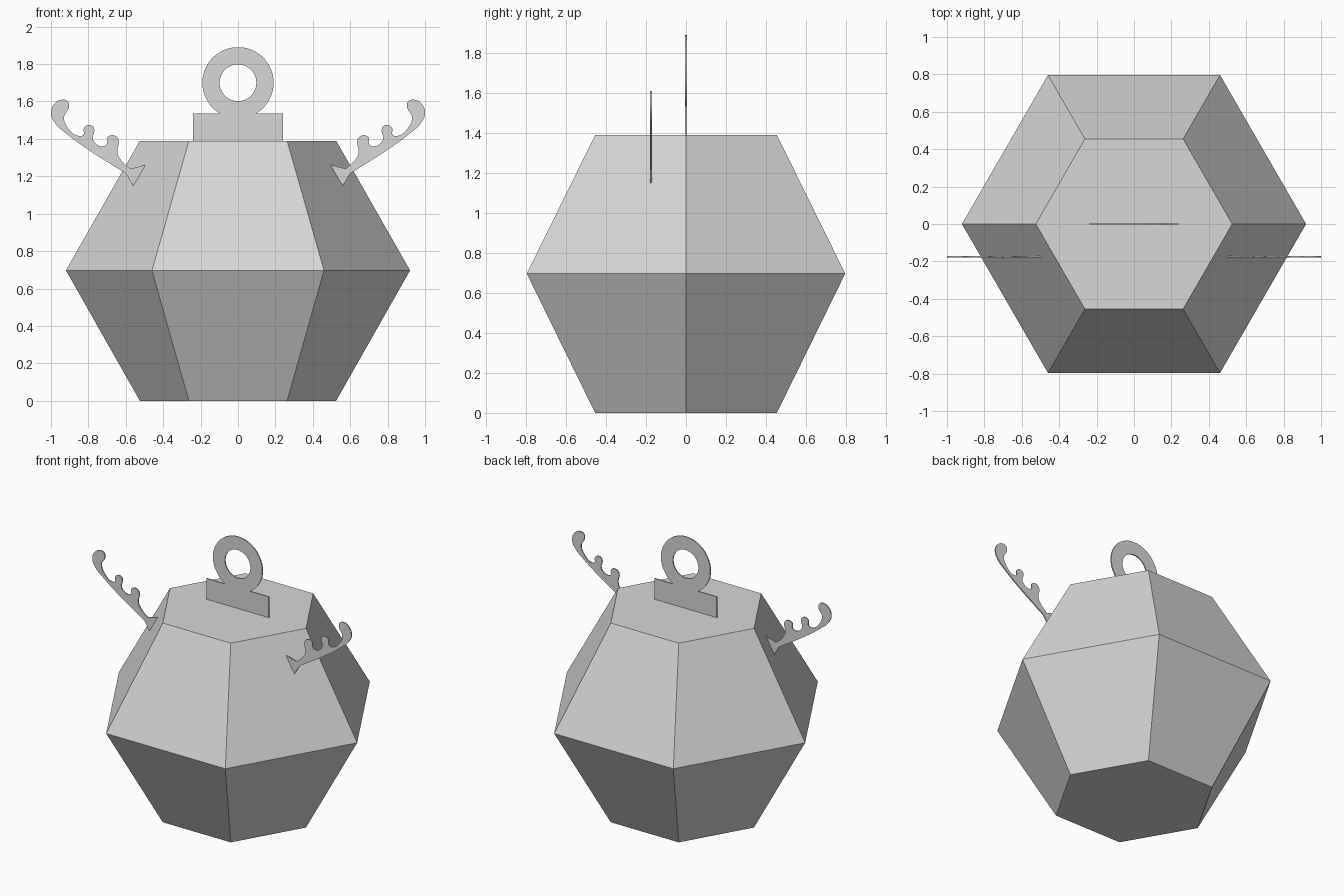
import bpy
import math

if "Cube" in bpy.data.objects:
    bpy.data.objects.remove(bpy.data.objects["Cube"])

THICKNESS = 0.008

grey = bpy.data.materials.new("light_grey")
grey.use_nodes = True
colour = (0.68, 0.68, 0.68, 1)
grey.diffuse_color = colour
grey.node_tree.nodes["Principled BSDF"].inputs["Base Color"].default_value = colour


def add_object(name, mesh):
    mesh.materials.clear()
    mesh.materials.append(grey)
    obj = bpy.data.objects.new(name, mesh)
    bpy.context.scene.collection.objects.link(obj)
    return obj


def ring_points(radius, sides, z):
    """Regular polygon in the horizontal plane, with a corner on +x."""
    angles = [math.tau * i / sides for i in range(sides)]
    return [(radius * math.cos(a), radius * math.sin(a), z) for a in angles]


def flat_plate(name, outlines, sharp=(), smooth=True, y=0.0):
    """Thin upright plate filled from closed outlines given as (x, z)."""
    curve = bpy.data.curves.new(name + "_outline", "CURVE")
    curve.dimensions = "2D"
    curve.fill_mode = "BOTH"
    curve.extrude = THICKNESS / 2
    curve.resolution_u = 4
    for outline in outlines:
        spline = curve.splines.new("BEZIER")
        spline.bezier_points.add(len(outline) - 1)
        spline.use_cyclic_u = True
        for i, (point, co) in enumerate(zip(spline.bezier_points, outline)):
            point.co = (co[0], co[1], 0)
            kind = "AUTO" if smooth and i not in sharp else "VECTOR"
            point.handle_left_type = point.handle_right_type = kind
    helper = bpy.data.objects.new(name + "_helper", curve)
    bpy.context.scene.collection.objects.link(helper)
    bpy.context.view_layer.update()
    graph = bpy.context.evaluated_depsgraph_get()
    mesh = bpy.data.meshes.new_from_object(helper.evaluated_get(graph))
    bpy.data.objects.remove(helper)
    mesh.name = name
    # Stand the plate upright, facing the front
    for v in mesh.vertices:
        v.co = (v.co.x, y - v.co.z, v.co.y)
    for face in mesh.polygons:
        face.use_smooth = False
    return add_object(name, mesh)


# Faceted hexagonal body: narrow ends and a wide waist
SIDES = 6
levels = [(0.525, 0.0), (0.92, 0.697), (0.525, 1.39)]
verts = [p for radius, z in levels for p in ring_points(radius, SIDES, z)]
faces = [tuple(reversed(range(SIDES))), tuple(range(2 * SIDES, 3 * SIDES))]
for level in range(2):
    for i in range(SIDES):
        a, b = level * SIDES + i, level * SIDES + (i + 1) % SIDES
        faces.append((a, b, b + SIDES, a + SIDES))
body_mesh = bpy.data.meshes.new("body")
body_mesh.from_pydata(verts, [], faces)
add_object("body", body_mesh)

# Hanger: flat tab with a ring standing on it
flat_plate("hanger_tab", [[(-0.24, 1.385), (0.24, 1.385),
                           (0.24, 1.535), (-0.24, 1.535)]], smooth=False)
circles = [[(x, y + 1.7) for x, y, _ in ring_points(r, 12, 0)] for r in (0.19, 0.098)]
flat_plate("hanger_ring", circles)

# Antlers: curved plate with two knobs and a barbed foot, mirrored
antler_outline = [
    (0.94, 1.61), (0.98, 1.59), (1.0, 1.535), (0.975, 1.48), (0.92, 1.43),
    (0.79, 1.335), (0.68, 1.265), (0.6, 1.215),
    (0.56, 1.15), (0.492, 1.262), (0.575, 1.24),
    (0.62, 1.28), (0.645, 1.325), (0.64, 1.4), (0.67, 1.42), (0.7, 1.405),
    (0.7, 1.375), (0.725, 1.36), (0.775, 1.395), (0.77, 1.46),
    (0.8, 1.475), (0.825, 1.455), (0.825, 1.425), (0.85, 1.415),
    (0.91, 1.46), (0.93, 1.52), (0.905, 1.565), (0.91, 1.6),
]
antlers = flat_plate("antlers", [antler_outline], sharp=(7, 8, 9, 10), y=-0.175)
antlers.modifiers.new("mirror", "MIRROR").use_mirror_merge = False
